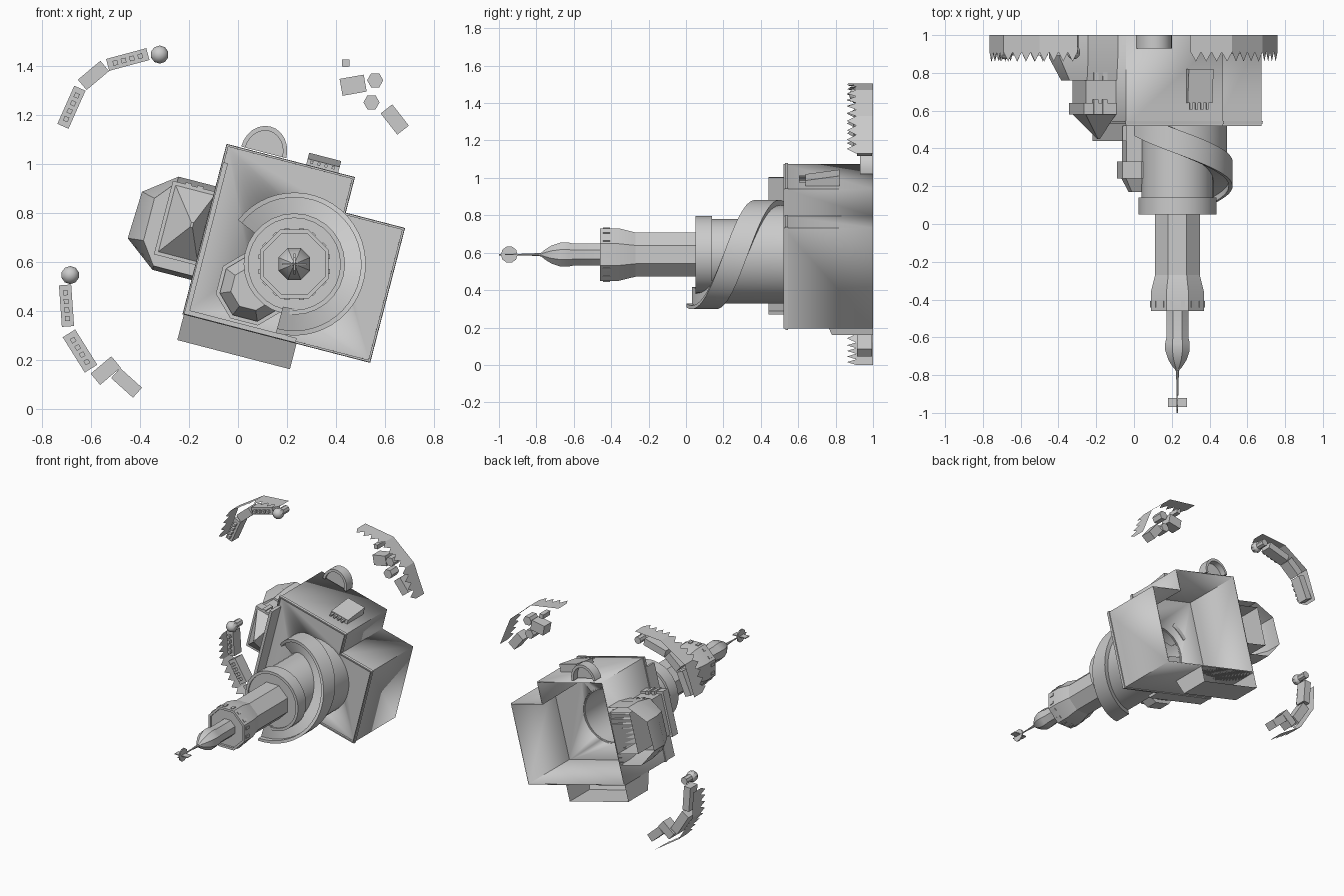
import bpy, bmesh, math
from mathutils import Matrix, Vector

if "Cube" in bpy.data.objects:
    bpy.data.objects.remove(bpy.data.objects["Cube"])


def frame(x, z, degrees=0.0):
    """Plan frame lying on the back plane, with local z pointing to the front."""
    c, s = math.cos(math.radians(degrees)), math.sin(math.radians(degrees))
    return Matrix(((c, -s, 0, x), (0, 0, -1, 1), (s, c, 0, z), (0, 0, 0, 1)))


KEEP = frame(0.23, 0.59, -14.5)
TOWER = frame(0.23, 0.59)
WARD = frame(0, 0)


def finish(name, bm, matrix):
    bmesh.ops.recalc_face_normals(bm, faces=bm.faces[:])
    mesh = bpy.data.meshes.new(name)
    bm.to_mesh(mesh)
    bm.free()
    ob = bpy.data.objects.new(name, mesh)
    bpy.context.collection.objects.link(ob)
    ob.matrix_world = matrix
    bpy.ops.object.select_all(action='DESELECT')
    ob.select_set(True)
    bpy.context.view_layer.objects.active = ob
    bpy.ops.object.shade_smooth_by_angle(angle=math.radians(28))
    return ob


def loft(name, rings, matrix, bottom=True, top=True):
    """Skin a list of closed rings of equal length."""
    bm = bmesh.new()
    rows = [[bm.verts.new(p) for p in ring] for ring in rings]
    for low, high in zip(rows, rows[1:]):
        for i in range(len(low)):
            j = (i + 1) % len(low)
            bm.faces.new((low[i], low[j], high[j], high[i]))
    if bottom:
        bm.faces.new(rows[0][::-1])
    if top:
        bm.faces.new(rows[-1])
    bmesh.ops.remove_doubles(bm, verts=bm.verts[:], dist=0.0001)
    return finish(name, bm, matrix)


def level(points, h):
    return [(x, y, h) for x, y in points]


def lathe(name, profile, sides, matrix, turn=0.0, **caps):
    ring = [math.tau * i / sides + turn for i in range(sides)]
    return loft(name, [[(r * math.cos(t), r * math.sin(t), h) for t in ring]
                       for r, h in profile], matrix, **caps)


def box(name, centre, size, matrix, turn=0.0):
    bm = bmesh.new()
    bmesh.ops.create_cube(bm, size=1, matrix=Matrix.Diagonal((*size, 1)))
    local = Matrix.Translation(centre) @ Matrix.Rotation(math.radians(turn), 4, 'Z')
    return finish(name, bm, matrix @ local)


def rect(x0, x1, y0, y1):
    return [(x0, y0), (x1, y0), (x1, y1), (x0, y1)]


# Hollow main block: open back, sunken roof with a lip, round opening under the tower
plan = [(-.385, -.307), (.395, -.307), (.395, .25), (.145, .25), (.145, .4), (-.385, .4)]
bm = bmesh.new()
low = [bm.verts.new(p) for p in level(plan, 0)]
high = [bm.verts.new(p) for p in level(plan, .48)]
for i in range(len(plan)):
    j = (i + 1) % len(plan)
    bm.faces.new((low[i], low[j], high[j], high[i]))
roof = bm.faces.new(high)
bmesh.ops.inset_region(bm, faces=[roof], thickness=.025, depth=0)
floor = bmesh.ops.extrude_discrete_faces(bm, faces=[roof])["faces"][0]
for v in floor.verts:
    v.co.z -= .02
block = finish("main_block", bm, KEEP)
solid = block.modifiers.new("walls", 'SOLIDIFY')
solid.thickness = .01
solid.offset = -1
cutter = lathe("tower_opening_cutter", [(.185, .4), (.185, .6)], 24, KEEP)
cutter.hide_render = True
cutter.hide_set(True)
cutter.display_type = 'WIRE'
hole = block.modifiers.new("opening", 'BOOLEAN')
hole.object = cutter
hole.solver = 'EXACT'

# Parapets, lower lean-to, dormer and arched niche
box("left_parapet", (-.375, .01, .51), (.02, .64, .1), KEEP)
box("lower_parapet", (-.15, -.3, .51), (.47, .02, .1), KEEP)
loft("lower_lean_to", [level(rect(-.385, .09, -.42, -.307), 0),
                       [(-.385, -.42, .22), (.09, -.42, .22), (.09, -.307, .27), (-.385, -.307, .27)]],
     KEEP, bottom=False)
loft("roof_dormer", [level(rect(-.055, .08, .4, .455), .18),
                     level(rect(-.055, .08, .4, .43), .36)], KEEP)
for i in range(4):
    box("dormer_spike", (-.035 + i * .03, .42, .375), (.012, .012, .04), KEEP)
arch_place = KEEP @ Matrix.Translation((-.235, .41, 0))
arcs = [math.pi * i / 12 for i in range(13)]
loft("arched_niche", [[(r * math.cos(t), r * math.sin(t) * 1.15, h)
                       for r, h in ((.095, 0), (.095, .07), (.078, .07), (.078, 0))]
                      for t in arcs], arch_place)
loft("niche_back", [level([(.08 * math.cos(t), .09 * math.sin(t)) for t in arcs], h)
                    for h in (.045, .055)], arch_place)

# Side annex: flared apron, body and pyramid roof
apron = [(-.385, -.168), (-.385, .227), (-.547, .227), (-.676, .13), (-.685, -.068), (-.555, -.168)]
slim = [(max(x, -.62), y * .9) for x, y in apron]
loft("annex_apron", [level(apron, 0), level(apron, .12), level(slim, .24)], KEEP, bottom=False)
loft("annex_body", [level(rect(-.55, -.385, -.09, .19), 0), level(rect(-.55, -.385, -.09, .19), .42)],
     KEEP, bottom=False)
loft("annex_cornice", [level(rect(-.565, -.385, -.105, .205), h) for h in (.36, .42)], KEEP)
loft("annex_roof", [level(rect(-.55, -.385, -.09, .19), .42),
                    level(rect(-.45, -.44, .04, .06), .55)], KEEP, bottom=False)
for h in (.2, .38):
    for x in (-.5, -.45):
        box("annex_window", (x, .2, h), (.025, .025, .08), KEEP)

# Drum and the ramp that winds around it
lathe("tower_drum", [(.19, .45), (.19, .86), (.207, .86), (.207, .95), (.188, .95), (.188, .94), (.1, .94)],
      28, TOWER, bottom=False)
sections = []
for i in range(33):
    degrees = 142 - i * 247 / 32
    t = math.radians(degrees)
    h = .80 - .17 * degrees / 90
    shape = [(.18, h - .03), (.272, h - .03), (.272, h), (.292, h), (.292, h - .13),
             (.262, h - .13), (.262, .455), (.18, .455)]
    sections.append([(r * math.cos(t), r * math.sin(t), max(k, .45)) for r, k in shape])
loft("winding_ramp", sections, TOWER)

# Eight-sided turret beside the drum
lathe("side_turret", [(.125, .46), (.125, .67), (.152, .67), (.152, .76), (.135, .76), (.135, .745),
                      (.09, .83), (.01, .83)], 8, frame(.06, .49, -14.5), math.pi / 8)

# Upper tower, lantern gallery and onion cap
lathe("upper_shaft", [(.128, .94), (.128, 1.29)], 8, TOWER, math.pi / 8)
lathe("gallery", [(.128, 1.27), (.152, 1.36), (.152, 1.46), (.135, 1.46), (.135, 1.445), (.05, 1.445)],
      8, TOWER, math.pi / 8)
for i in range(8):
    turned = TOWER @ Matrix.Rotation(math.tau * i / 8, 4, 'Z')
    for y in (-.03, .03):
        box("gallery_window", (.14, y, 1.425), (.012, .02, .035), turned)
lathe("lantern", [(.063, 1.44), (.063, 1.6), (.07, 1.63), (.07, 1.67), (.052, 1.72), (.028, 1.755),
                  (.01, 1.775), (.005, 1.85), (.004, 2.0)], 8, TOWER, math.pi / 8)
lathe("finial_disc", [(.045, -.004), (.045, .004)], 10,
      TOWER @ Matrix.Translation((0, 0, 1.945)) @ Matrix.Rotation(math.pi / 2, 4, 'Y'))
box("finial_plate", (0, 0, 1.945), (.1, .006, .045), TOWER)

# Outlying wall fragments with toothed tops
walls = [[(-.765, 1.16), (-.69, 1.37), (-.5, 1.49), (-.3, 1.505)],
         [(.3, 1.505), (.52, 1.47), (.68, 1.33), (.76, 1.13)],
         [(-.755, .48), (-.75, .3), (-.64, .12), (-.46, 0)]]
for path in walls:
    for p, q in zip(path, path[1:]):
        bm = bmesh.new()
        p, q = Vector(p), Vector(q)
        outline = [(*p, 0), (*q, 0)]
        for k in range(9):
            outline.append((*q.lerp(p, k / 8), .14 if k % 2 else .09))
        bm.faces.new([bm.verts.new(v) for v in outline])
        finish("toothed_wall", bm, WARD)

# Small houses along the walls: x, y, length, width, turn, windows
houses = [(-.68, 1.23, .17, .05, 66, 1), (-.59, 1.36, .12, .055, 40, 0), (-.45, 1.425, .17, .05, 15, 1),
          (-.70, .42, .17, .05, 94, 1), (-.645, .235, .17, .06, -58, 1), (-.54, .155, .11, .06, 40, 0),
          (-.455, .105, .12, .055, -42, 0), (.44, 1.41, .03, .03, 3, 0), (.47, 1.32, .1, .07, 10, 0),
          (.64, 1.18, .11, .06, -52, 0)]
for x, y, length, width, turn, windows in houses:
    box("house", (x, y, .045), (length, width, .08), WARD, turn)
    along = Vector((math.cos(math.radians(turn)), math.sin(math.radians(turn))))
    for k in range(4 * windows):
        p = Vector((x, y)) + along * (k - 1.5) * .035
        box("house_chimney", (*p, .095), (.02, .02, .025), WARD, turn)
for x, y in ((.56, 1.34), (.545, 1.25)):
    lathe("round_house", [(.033, .02), (.033, .1)], 6, frame(x, y))
for x, y in ((-.32, 1.445), (-.685, .545)):
    lathe("domed_tower", [(.025, 0), (.025, .07)], 8, frame(x, y))
    bm = bmesh.new()
    bmesh.ops.create_uvsphere(bm, u_segments=10, v_segments=7, radius=.038)
    finish("tower_dome", bm, frame(x, y) @ Matrix.Translation((0, 0, .09)))
